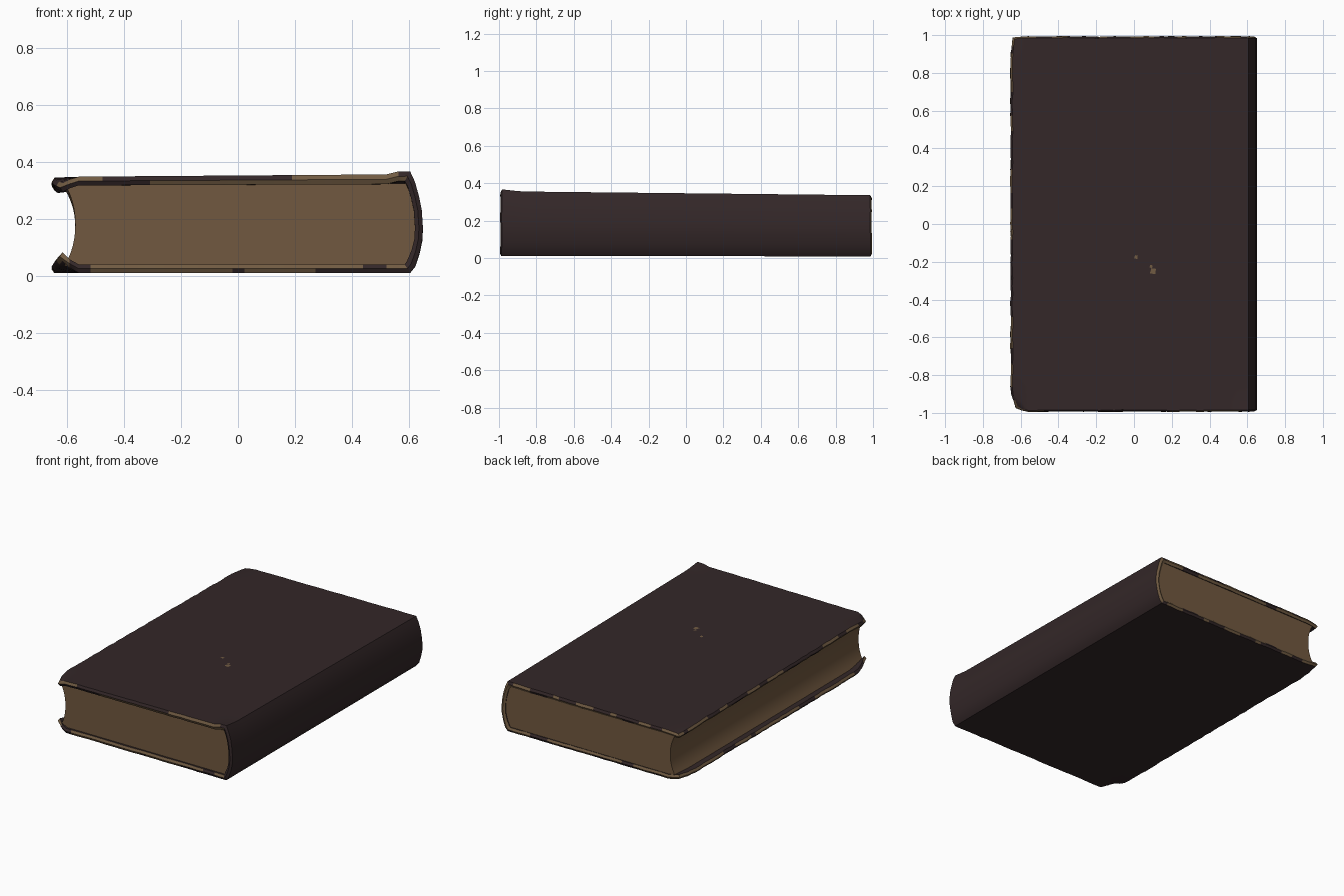
import bpy, bmesh, math, random

if "Cube" in bpy.data.objects:
    bpy.data.objects.remove(bpy.data.objects["Cube"])
random.seed(4)


def material(name, rgb):
    m = bpy.data.materials.new(name)
    m.diffuse_color = (*rgb, 1)
    m.use_nodes = True
    m.node_tree.nodes["Principled BSDF"].inputs["Base Color"].default_value = m.diffuse_color
    return m


LEATHER = material("dark leather", (0.033, 0.020, 0.021))
WORN = material("worn board", (0.165, 0.105, 0.055))
PAGES = material("aged pages", (0.165, 0.098, 0.050))


def taper(y):
    # the book is slightly thicker at the front
    return 1 - 0.03 * (y + 1)


def finish(bm, name, mats, angle):
    bmesh.ops.recalc_face_normals(bm, faces=bm.faces)
    mesh = bpy.data.meshes.new(name)
    bm.to_mesh(mesh)
    bm.free()
    ob = bpy.data.objects.new(name, mesh)
    bpy.context.collection.objects.link(ob)
    for m in mats:
        mesh.materials.append(m)
    bpy.ops.object.select_all(action='DESELECT')
    ob.select_set(True)
    bpy.context.view_layer.objects.active = ob
    bpy.ops.object.shade_smooth_by_angle(angle=math.radians(angle))
    return ob


# ---- case: one C-shaped sheet (bottom board, rounded spine, top board) ----
NB = 30
xs = [-0.643 + (0.605 + 0.643) * i / NB for i in range(NB + 1)]
arc = [(0.624, 0.035), (0.638, 0.08), (0.648, 0.13), (0.650, 0.17),
       (0.646, 0.22), (0.636, 0.27), (0.622, 0.32)]
iarc = [(0.594, 0.052), (0.610, 0.09), (0.620, 0.13), (0.622, 0.17),
        (0.618, 0.22), (0.608, 0.265), (0.596, 0.305)]
outer = [(x, 0.010) for x in xs] + arc + [(x, 0.348 + 0.009 * (x + 0.64) / 1.24) for x in reversed(xs)]
inner = ([(min(x, 0.58 + 0.01 * x), 0.040) for x in xs] + iarc
         + [(min(x, 0.58 + 0.01 * x), 0.320 + 0.004 * x) for x in reversed(xs)])
N = len(outer)
NY = 48
ys = [-0.985 + 1.97 * j / NY for j in range(NY + 1)]
wob = [[random.uniform(-1, 1) for _ in range(N)] for _ in range(NY + 1)]


def shape(x, z, y):
    top = z > 0.17
    # worn, curled fore-edge corners
    for end, amount in ((-1, 1.0), (1, 0.35)):
        a = max(0, 1 - (x + 0.65) / 0.08) * max(0, 1 - (1 - end * y) / 0.16)
        z += a * amount * (-0.028 if top else 0.05)
        cut = max(0, (1 - (x + 0.65) / 0.07)) * max(0, 1 - (1 - end * y) / 0.10)
        x += 0.035 * cut * amount
        y -= end * 0.025 * cut * amount
    # raised head cap at the front of the spine
    if top and x > 0.56:
        z += 0.012 * max(0, 1 - (y + 1) / 0.12)
    return x, y, z * taper(y)


bm = bmesh.new()


def sheet(profile, mat):
    g = []
    for j, y in enumerate(ys):
        row = []
        for i, (x, z) in enumerate(profile):
            edge = i in (0, N - 1)
            end = j in (0, NY)
            dx = 0.003 * wob[j][i] if edge else 0
            dy = 0.002 * wob[j][i] if end else 0
            row.append(bm.verts.new(shape(x + dx, z, y + dy)))
        g.append(row)
    for j in range(NY):
        for i in range(N - 1):
            bm.faces.new((g[j][i], g[j][i + 1], g[j + 1][i + 1], g[j + 1][i])).material_index = mat
    return g


go, gi = sheet(outer, 0), sheet(inner, 0)
loop = ([(0, i) for i in range(N)] + [(j, N - 1) for j in range(1, NY + 1)]
        + [(NY, i) for i in range(N - 2, -1, -1)] + [(j, 0) for j in range(NY - 1, 0, -1)])

# bulging rim half way between the outside and the inside
rim = []
for j, i in loop:
    c = (go[j][i].co + gi[j][i].co) / 2
    if i in (0, N - 1):
        c.x -= 0.010
    if j in (0, NY):
        c.y += 0.008 if j else -0.008
    rim.append(bm.verts.new(c))


def worn(c, outside):
    top = c.z > 0.17
    if c.x < -0.63 and abs(c.y) < 0.96:              # fore edge
        s = math.sin(9 * c.y + 1) + math.sin(23 * c.y + (2 if top else 0))
        return s > (0.1 if outside else -0.7)
    if c.y > 0:                                       # back edge
        if c.x > 0.6:
            return True
        return math.sin(11 * c.x + 1) + math.sin(29 * c.x) > (0.2 if outside else -0.9)
    if c.x > 0.58:                                    # front of the spine
        return False
    if top:
        return (c.x < -0.49 or c.x > 0.2) if outside else c.x > -0.29
    if c.x < -0.5:
        return c.x < -0.6
    return not (c.x > 0.28 or -0.02 < c.x < 0.04) if outside else not 0.45 < c.x < 0.54


L = len(loop)
for k in range(L):
    (j, i), (j2, i2) = loop[k], loop[(k + 1) % L]
    for g, outside in ((go, True), (gi, False)):
        f = bm.faces.new((g[j][i], g[j2][i2], rim[(k + 1) % L], rim[k]))
        f.material_index = int(worn(f.calc_center_median(), outside))
finish(bm, "book_case", [LEATHER, WORN], 40)

# ---- page block: hollow fore edge, rounded back ----
bm = bmesh.new()
prof = []
for k in range(13):                                   # fore edge, top to bottom
    t = -1 + 2 * k / 12
    prof.append((-0.572 - 0.038 * abs(t) ** 2.2, 0.18 - 0.145 * t))
for k in range(13):                                   # spine side, bottom to top
    t = -1 + 2 * k / 12
    prof.append((0.624 - 0.034 * t * t, 0.18 + 0.145 * t))
rings = [[bm.verts.new((x, y, z * taper(y))) for x, z in prof] for y in (-0.972, 0, 0.98)]
n = len(prof)
for a, b in zip(rings, rings[1:]):
    for k in range(n):
        bm.faces.new((a[k], a[(k + 1) % n], b[(k + 1) % n], b[k]))
for r in (rings[0], rings[-1]):                       # caps as strips
    for k in range(12):
        bm.faces.new((r[k], r[k + 1], r[n - 2 - k], r[n - 1 - k]))
finish(bm, "page_block", [PAGES], 40)

# ---- small scuffs on the top board ----
bm = bmesh.new()
for x, y, s in ((0.10, -0.25, 0.016), (0.09, -0.225, 0.008), (0.01, -0.175, 0.010)):
    z = (0.348 + 0.009 * (x + 0.64) / 1.24) * taper(y) + 0.0015
    bm.faces.new([bm.verts.new((x + s * a, y + s * b, z))
                  for a, b in ((-1, -0.7), (0.8, -1), (1, 0.8), (-0.5, 1))])
finish(bm, "cover_scuffs", [WORN], 40)
